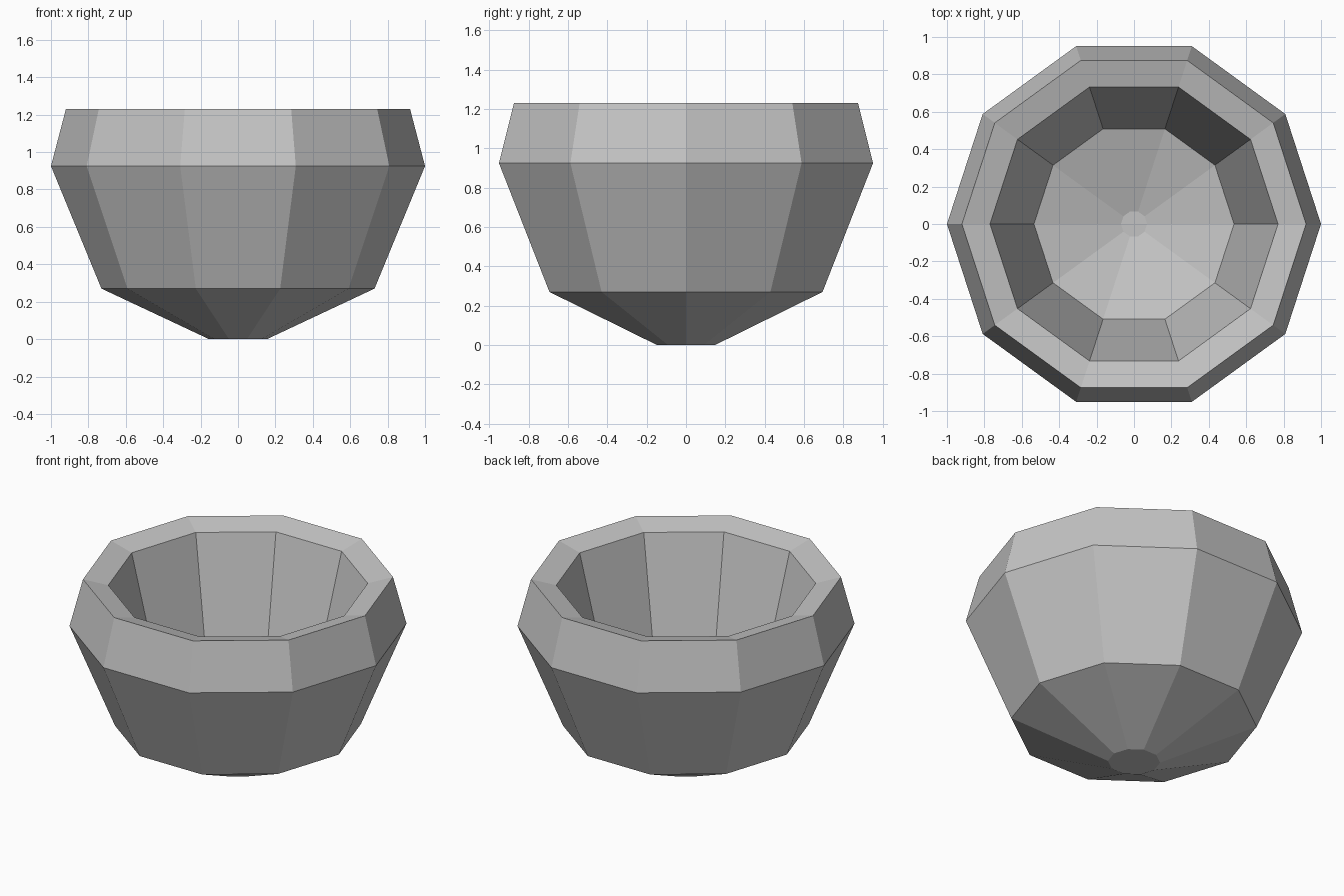
import bpy
import bmesh
from math import cos, sin, tau

cube = bpy.data.objects.get("Cube")
if cube:
    bpy.data.objects.remove(cube, do_unlink=True)

SIDES = 10

# Single stone grey material
grey = bpy.data.materials.new("stone_grey")
grey.use_nodes = True
colour = (0.55, 0.55, 0.55, 1)
grey.diffuse_color = colour
grey.node_tree.nodes["Principled BSDF"].inputs["Base Color"].default_value = colour


def lathe(name, profile, material):
    """Turn a (radius, height) profile into a faceted solid with capped ends."""
    bm = bmesh.new()
    rings = [[bm.verts.new((r * cos(tau * i / SIDES), r * sin(tau * i / SIDES), z))
              for i in range(SIDES)] for r, z in profile]
    for low, high in zip(rings, rings[1:]):
        for i in range(SIDES):
            j = (i + 1) % SIDES
            bm.faces.new((low[i], low[j], high[j], high[i]))
    bm.faces.new(rings[0][::-1])
    bm.faces.new(rings[-1])
    mesh = bpy.data.meshes.new(name)
    bm.to_mesh(mesh)
    bm.free()
    mesh.materials.append(material)
    obj = bpy.data.objects.new(name, mesh)
    bpy.context.collection.objects.link(obj)
    return obj


# Outer wall from the foot up, over the bevelled rim, down to the inner floor
outside = [(0.155, 0), (0.73, 0.27), (1, 0.925), (0.92, 1.23)]
inside = [(0.77, 1.19), (0.535, 0.27), (0.07, 0.13)]
lathe("bowl", outside + inside, grey)
